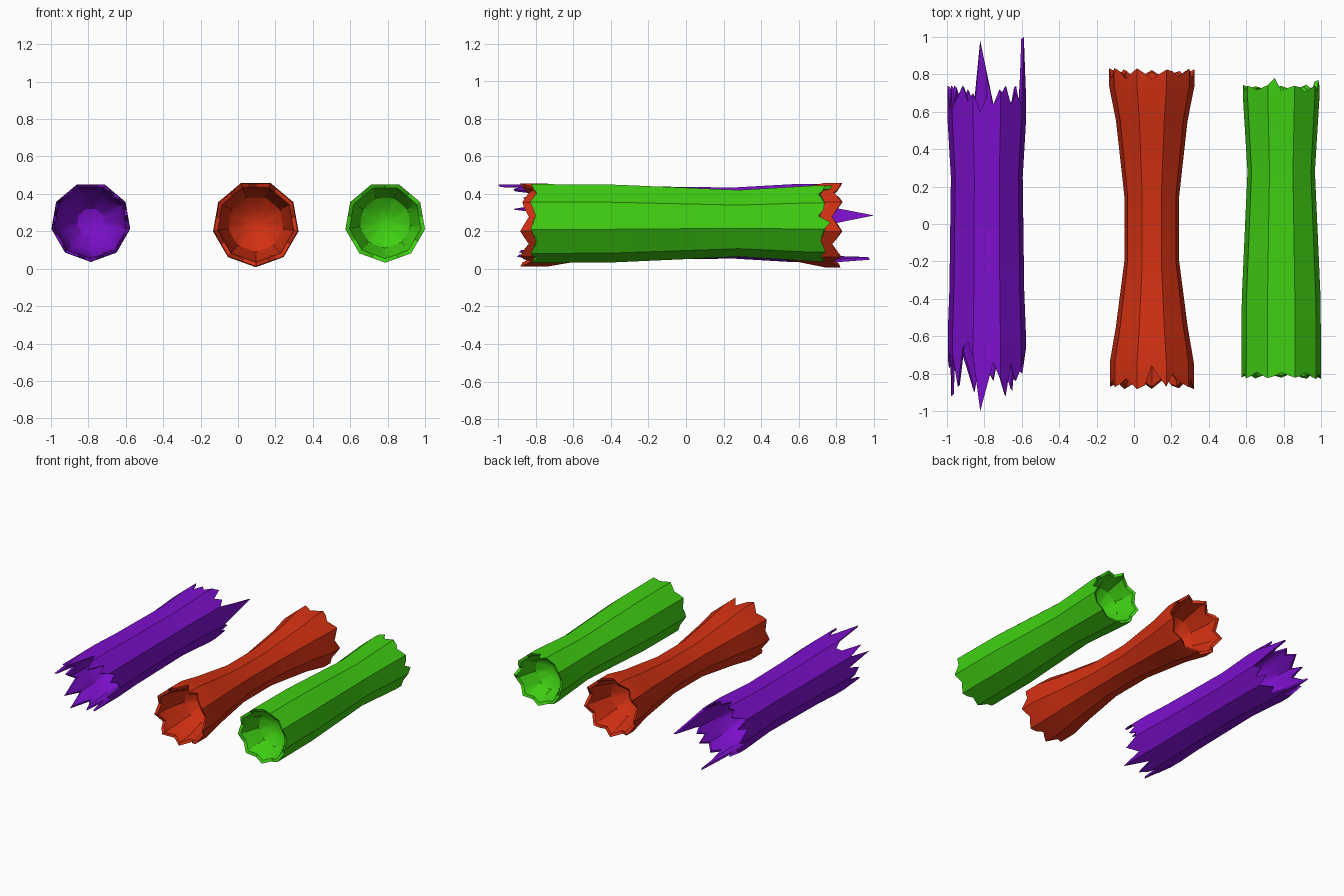
import bpy, bmesh, random
from math import radians, cos, sin

if "Cube" in bpy.data.objects:
    bpy.data.objects.remove(bpy.data.objects["Cube"])

random.seed(4)
SIDES, STEP = 9, 10          # nine flats, one column every 10 degrees


def facet(deg):
    """Radius factor of a nonagon with a corner pointing down."""
    local = (deg + 90) % 40 - 20
    return cos(radians(20)) / cos(radians(local))


def interpolate(knots, deg):
    """Ragged edge height between (angle, y) knots, wrapping round."""
    ks = sorted(knots.items())
    ks = [(ks[-1][0] - 360, ks[-1][1])] + ks + [(ks[0][0] + 360, ks[0][1])]
    for (a, ya), (b, yb) in zip(ks, ks[1:]):
        if a <= deg <= b:
            return ya + (yb - ya) * (deg - a) / (b - a)


def scallops(base, amp, extra=None):
    """Nine soft teeth: peaks on corners, valleys on the flats."""
    k = {}
    for i in range(SIDES):
        k[(30 + 40 * i) % 360] = base + amp * random.uniform(0.5, 1)
        k[(10 + 40 * i) % 360] = base - amp * random.uniform(0.3, 1)
        k[(20 + 40 * i) % 360] = base + amp * random.uniform(0, 0.5)
    k.update(extra or {})
    return k


def make_log(name, cx, cz, stations, front, back, wall, cavity, color):
    bm = bmesh.new()
    angles = range(0, 360, STEP)

    def ring(radius, y_of):
        return [bm.verts.new((cx + radius * facet(a) * cos(radians(a)), y_of(a),
                              cz + radius * facet(a) * sin(radians(a)))) for a in angles]

    def end(knots, sign, r, y_body):
        # outer lip, inner lip, then the cavity from the mouth inward
        rings = [ring(r, lambda a: sign * interpolate(knots, a)),
                 ring(r - wall, lambda a: sign * (interpolate(knots, a) - 0.01))]
        for f, depth in cavity:
            rings.append(ring(r * f, lambda a: sign * (y_body - depth)))
        tip = bm.verts.new((cx, sign * (y_body - cavity[-1][1] - 0.02), cz))
        return rings, tip

    f_rings, f_tip = end(front, -1, stations[0][1], -stations[0][0])
    b_rings, b_tip = end(back, 1, stations[-1][1], stations[-1][0])
    body = [ring(r, lambda a, y=y: y) for y, r in stations]
    rings = f_rings[::-1] + body + b_rings
    n = len(angles)
    for p, q in zip(rings, rings[1:]):
        for i in range(n):
            j = (i + 1) % n
            bm.faces.new((p[i], p[j], q[j], q[i]))
    for r, tip in ((rings[0], f_tip), (rings[-1], b_tip)):
        for i in range(n):
            bm.faces.new((r[i], r[(i + 1) % n], tip))
    bmesh.ops.recalc_face_normals(bm, faces=bm.faces)
    me = bpy.data.meshes.new(name)
    bm.to_mesh(me)
    bm.free()
    ob = bpy.data.objects.new(name, me)
    bpy.context.collection.objects.link(ob)
    mat = bpy.data.materials.new(name + "_paint")
    mat.diffuse_color = color
    mat.use_nodes = True
    mat.node_tree.nodes["Principled BSDF"].inputs["Base Color"].default_value = mat.diffuse_color
    me.materials.append(mat)
    bpy.context.view_layer.objects.active = ob
    ob.select_set(True)
    bpy.ops.object.shade_smooth_by_angle(angle=radians(30))
    ob.select_set(False)


# purple log: long splinters at both ends
spikes_back = {10: 1.0, 30: .64, 40: .70, 50: .64, 60: .74, 80: .64, 90: .68, 100: .60,
               110: .70, 120: .66, 130: .74, 150: .62, 160: .74, 170: .62, 190: .74,
               200: .64, 210: .74, 230: .64, 240: .72, 250: .64, 260: .98, 280: .64,
               290: .72, 310: .64, 320: .74, 330: .64, 340: .72, 350: .66}
spikes_front = {0: .68, 10: .76, 20: .70, 40: .84, 50: .75, 60: .92, 80: .74, 100: 1.0,
                110: .72, 120: .63, 130: .66, 140: .87, 150: .70, 160: .92, 170: .66,
                180: .77, 200: .66, 220: .85, 230: .68, 250: .90, 260: .70, 280: .84,
                290: .68, 310: .89, 320: .70, 340: .80, 350: .67}
make_log("purple_log", -0.787, 0.25,
         [(-.58, .212), (-.35, .203), (.25, .195), (.57, .214)],
         spikes_front, spikes_back, 0.015, [(.88, .03), (.72, .16), (.35, .24)],
         (.20, .005, .60, 1))

# red log: strongly waisted
make_log("red_log", 0.095, 0.24,
         [(-.74, .228), (-.55, .195), (-.2, .149), (.15, .149), (.55, .194), (.74, .232)],
         scallops(.85, .035, {90: .76, 60: .80}), scallops(.80, .035), 0.022,
         [(.85, 0), (.66, .14), (.35, .2)], (.65, .03, .006, 1))

# green log: slight waist toward the back
make_log("green_log", 0.787, 0.248,
         [(-.76, .216), (-.4, .214), (0, .196), (.28, .183), (.68, .208)],
         scallops(.81, .02), scallops(.725, .02, {100: .78, 0: .77}), 0.022,
         [(.82, 0), (.64, .09), (.35, .13)], (.05, .62, .006, 1))
